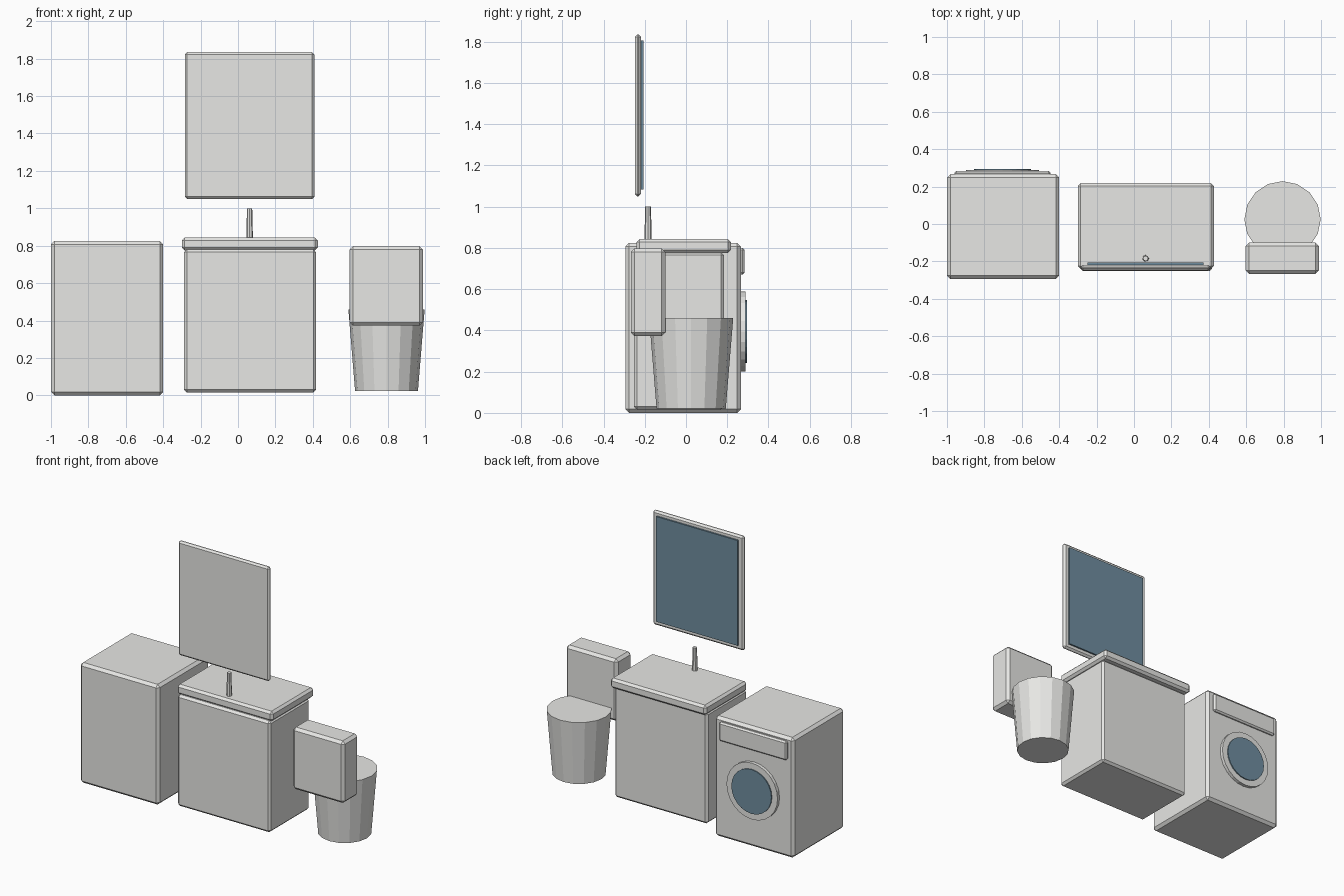
import bpy
import math
from mathutils import Vector

cube = bpy.data.objects.get("Cube")
if cube:
    bpy.data.objects.remove(cube, do_unlink=True)


def make_material(name, rgb):
    mat = bpy.data.materials.new(name)
    mat.use_nodes = True
    mat.diffuse_color = (*rgb, 1)
    bsdf = next(n for n in mat.node_tree.nodes if n.type == 'BSDF_PRINCIPLED')
    bsdf.inputs["Base Color"].default_value = (*rgb, 1)
    return mat


ceramic = make_material("pale grey", (0.8, 0.8, 0.78))
glass = make_material("slate blue glass", (0.16, 0.27, 0.35))


def box(name, low, high, bevel=0.0, mat=ceramic):
    """Box between two corners with chamfered edges."""
    low, high = Vector(low), Vector(high)
    bpy.ops.mesh.primitive_cube_add(size=1, location=(low + high) / 2)
    obj = bpy.context.object
    obj.name = name
    obj.scale = high - low
    bpy.ops.object.transform_apply(location=False, rotation=False, scale=True)
    obj.data.materials.append(mat)
    if bevel:
        mod = obj.modifiers.new("chamfer", 'BEVEL')
        mod.width = bevel
        mod.segments = 1
    return obj


def cone(name, start, end, r1, r2, sides, mat=ceramic):
    """Tapered round solid from start to end."""
    start, end = Vector(start), Vector(end)
    axis = end - start
    turn = (-math.pi / 2, 0, 0) if abs(axis.y) > 0 else (0, 0, 0)
    bpy.ops.mesh.primitive_cone_add(vertices=sides, radius1=r1, radius2=r2,
                                    depth=axis.length, location=(start + end) / 2,
                                    rotation=turn)
    obj = bpy.context.object
    obj.name = name
    obj.data.materials.append(mat)
    return obj


# Washing machine
box("washer_body", (-1, -0.294, 0), (-0.4, 0.266, 0.825), 0.018)
box("washer_panel", (-0.96, 0.24, 0.67), (-0.446, 0.284, 0.80), 0.01)
door_x, door_z = -0.703, 0.395
cone("washer_door_ring", (door_x, 0.24, door_z), (door_x, 0.288, door_z), 0.194, 0.194, 24)
cone("washer_door_glass", (door_x, 0.25, door_z), (door_x, 0.295, door_z), 0.152, 0.152, 24, glass)

# Vanity with tap
box("vanity_cabinet", (-0.288, -0.252, 0.015), (0.418, 0.184, 0.78), 0.015)
box("vanity_counter", (-0.30, -0.24, 0.775), (0.427, 0.218, 0.843), 0.015)
cone("tap", (0.062, -0.184, 0.83), (0.062, -0.184, 1.0), 0.018, 0.014, 8)

# Mirror
box("mirror_frame", (-0.284, -0.248, 1.05), (0.408, -0.218, 1.835), 0.012)
box("mirror_glass", (-0.248, -0.23, 1.083), (0.372, -0.207, 1.805), 0, glass)

# Toilet
cone("toilet_bowl", (0.794, 0.025, 0.022), (0.794, 0.025, 0.46), 0.168, 0.204, 16)
box("toilet_tank", (0.597, -0.267, 0.372), (0.988, -0.10, 0.798), 0.018)
